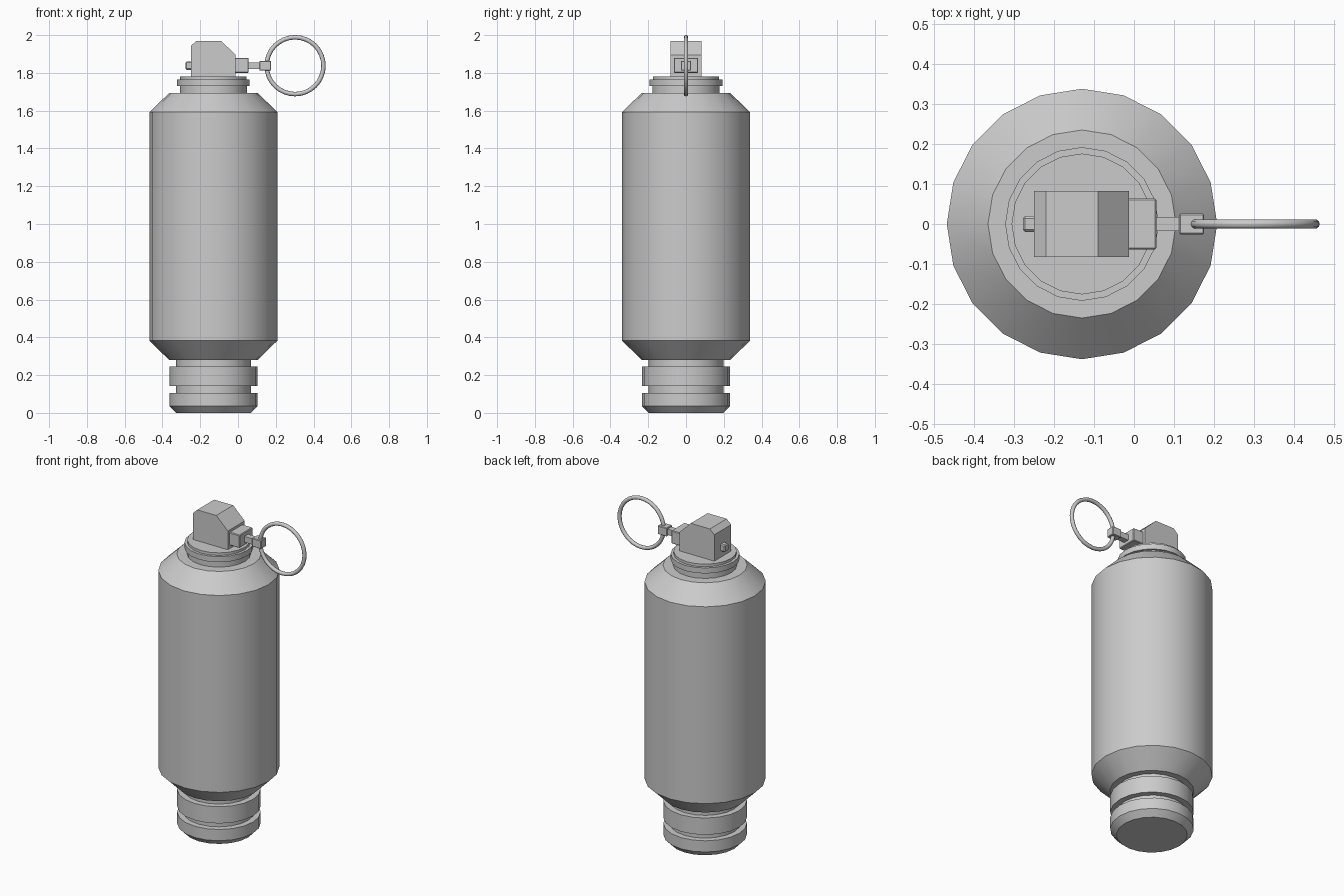
import bpy, bmesh, math

if "Cube" in bpy.data.objects:
    bpy.data.objects.remove(bpy.data.objects["Cube"])

AX = -0.13      # x of the canister axis
PIN_Z = 1.838   # height of the pull pin and ring


def add_mesh(name, verts, faces, bevel=0.0):
    me = bpy.data.meshes.new(name)
    me.from_pydata(verts, [], faces)
    bm = bmesh.new()
    bm.from_mesh(me)
    bmesh.ops.recalc_face_normals(bm, faces=bm.faces)
    bm.to_mesh(me)
    bm.free()
    ob = bpy.data.objects.new(name, me)
    bpy.context.collection.objects.link(ob)
    if bevel:
        mod = ob.modifiers.new("bevel", 'BEVEL')
        mod.width, mod.segments = bevel, 1
    return ob


def smooth(ob):
    bpy.ops.object.select_all(action='DESELECT')
    ob.select_set(True)
    bpy.context.view_layer.objects.active = ob
    bpy.ops.object.shade_smooth_by_angle(angle=math.radians(30))


def lathe(name, profile, n=20):
    verts = [(AX + r * math.cos(2 * math.pi * i / n), r * math.sin(2 * math.pi * i / n), z)
             for r, z in profile for i in range(n)]
    faces = [(k * n + i, k * n + (i + 1) % n, (k + 1) * n + (i + 1) % n, (k + 1) * n + i)
             for k in range(len(profile) - 1) for i in range(n)]
    last = (len(profile) - 1) * n
    faces += [tuple(range(n))[::-1], tuple(range(last, last + n))]
    smooth(add_mesh(name, verts, faces))


def prism(name, outline, half_y, bevel=0.0):
    n = len(outline)
    verts = [(x, y, z) for y in (-half_y, half_y) for x, z in outline]
    faces = [(i, (i + 1) % n, n + (i + 1) % n, n + i) for i in range(n)]
    faces += [tuple(range(n)), tuple(range(n, 2 * n))[::-1]]
    return add_mesh(name, verts, faces, bevel)


def box(name, x0, x1, half_y, z0, z1, bevel=0.0):
    return prism(name, [(x0, z0), (x1, z0), (x1, z1), (x0, z1)], half_y, bevel)


# Canister: grooved base, chamfered body, shoulder and stepped neck
lathe("canister_body", [
    (0.198, 0.0), (0.233, 0.036), (0.233, 0.105), (0.198, 0.105),
    (0.198, 0.142), (0.233, 0.142), (0.233, 0.245), (0.198, 0.245),
    (0.198, 0.28), (0.235, 0.28), (0.338, 0.382), (0.338, 1.593),
    (0.235, 1.693), (0.178, 1.693), (0.178, 1.73), (0.192, 1.73),
    (0.192, 1.764), (0.176, 1.764), (0.176, 1.78)])

# Fuse head with chamfered top edges
prism("fuse_head", [(-0.25, 1.775), (-0.012, 1.775), (-0.012, 1.895),
                    (-0.09, 1.97), (-0.22, 1.97), (-0.25, 1.942)], 0.082)
box("fuse_side_block", -0.03, 0.056, 0.064, 1.80, 1.88, 0.004)

# Pull pin, its stub on the far side, and the ring holder
box("pin_stub", -0.278, -0.24, 0.02, PIN_Z - 0.022, PIN_Z + 0.022, 0.006)
box("pull_pin", 0.05, 0.12, 0.018, PIN_Z - 0.018, PIN_Z + 0.018)
box("ring_holder", 0.113, 0.175, 0.026, PIN_Z - 0.026, PIN_Z + 0.026, 0.003)

# Pull ring
bpy.ops.mesh.primitive_torus_add(major_segments=32, minor_segments=10,
                                 major_radius=0.1505, minor_radius=0.0118,
                                 location=(0.302, 0, PIN_Z),
                                 rotation=(math.pi / 2, 0, 0))
ring = bpy.context.object
ring.name = "pull_ring"
bpy.ops.object.shade_smooth()
